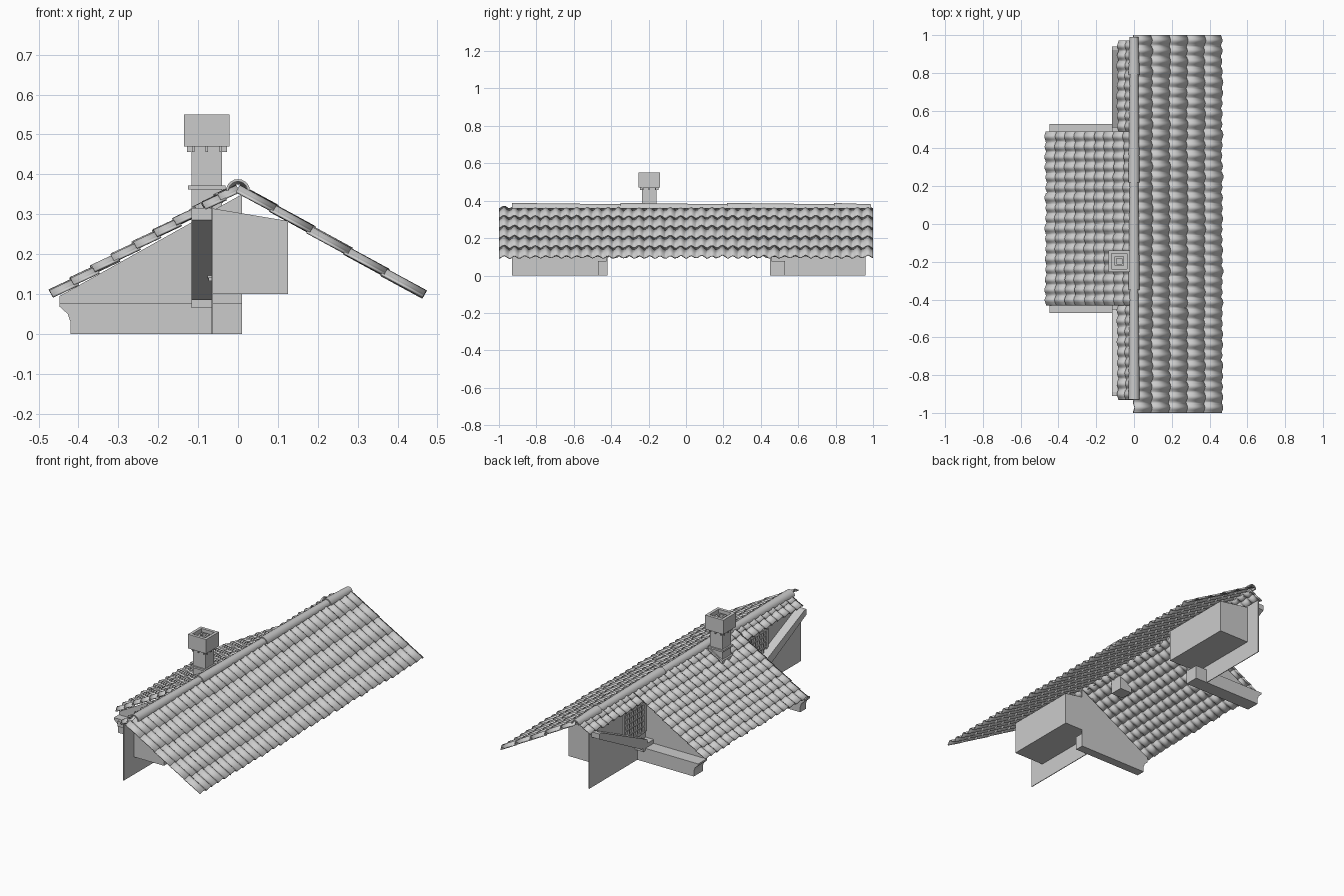
import bpy, bmesh, math, random
from mathutils import Vector

if "Cube" in bpy.data.objects:
    bpy.data.objects.remove(bpy.data.objects["Cube"])

random.seed(4)
ANG = math.radians(30)
RIDGE_Z = 0.365


def finish(name, bm, smooth=False):
    bmesh.ops.recalc_face_normals(bm, faces=bm.faces)
    me = bpy.data.meshes.new(name)
    bm.to_mesh(me)
    bm.free()
    ob = bpy.data.objects.new(name, me)
    bpy.context.collection.objects.link(ob)
    if smooth:
        bpy.context.view_layer.objects.active = ob
        ob.select_set(True)
        bpy.ops.object.shade_smooth_by_angle(angle=math.radians(40))
        ob.select_set(False)
    return ob


def prism(name, pts, a, b, axis='y'):
    """Extrude a closed profile from a to b (xz profile along y, yz along x)."""
    bm = bmesh.new()
    place = (lambda p, t: (p[0], t, p[1])) if axis == 'y' else (lambda p, t: (t, p[0], p[1]))
    lo = [bm.verts.new(place(p, a)) for p in pts]
    hi = [bm.verts.new(place(p, b)) for p in pts]
    bm.faces.new(lo)
    bm.faces.new(hi)
    for i in range(len(pts)):
        j = (i + 1) % len(pts)
        bm.faces.new((lo[i], lo[j], hi[j], hi[i]))
    return finish(name, bm)


def box(name, x0, x1, y0, y1, z0, z1):
    return prism(name, [(x0, z0), (x1, z0), (x1, z1), (x0, z1)], y0, y1)


def tiles(name, side, y0, y1, run, courses, step):
    """Corrugated roof slope built from overlapping, slightly uneven courses."""
    bm = bmesh.new()
    length = run / math.cos(ANG)
    cols = round((y1 - y0) / 0.0555)
    per = 8
    n = cols * per
    for c in range(courses):
        d0, d1 = c * length / courses, (c + 1) * length / courses
        jit = [(random.uniform(-0.004, 0.003), random.uniform(-0.0015, 0.0015)) for _ in range(cols)]
        rows = []
        for low in (0, 1):
            row = []
            for i in range(n + 1):
                jd, jh = jit[min(i // per, cols - 1)]
                d = d1 + jd if low else max(0, d0 - 0.01)
                wave = 0.0075 * math.cos(2 * math.pi * i / per + math.pi)
                h = wave + low * step + jh
                x = side * (d * math.cos(ANG) + h * math.sin(ANG))
                z = RIDGE_Z - d * math.sin(ANG) + h * math.cos(ANG)
                row.append(bm.verts.new((x, y0 + (y1 - y0) * i / n, z)))
            rows.append(row)
        for i in range(n):
            f = (rows[0][i], rows[0][i + 1], rows[1][i + 1], rows[1][i])
            bm.faces.new(f if side < 0 else f[::-1])
    ob = finish(name, bm, True)
    m = ob.modifiers.new('thickness', 'SOLIDIFY')
    m.thickness = 0.006
    m.offset = 0
    return ob


# Roof slopes
tiles('main_roof_tiles', 1, -1.0, 1.0, 0.464, 5, 0.003)
tiles('rear_roof_tiles', -1, -0.43, 0.49, 0.464, 9, 0.006)
tiles('short_roof_tiles_a', -1, -0.93, -0.43, 0.085, 2, 0.005)
tiles('short_roof_tiles_b', -1, 0.49, 0.97, 0.085, 2, 0.005)

# Ridge caps: overlapping tapered half tubes
joints = [-0.93, -0.35, 0.22, 0.79, 0.99]
for k in range(4):
    bm = bmesh.new()
    rings = []
    for y, r in ((joints[k], 0.030), (joints[k + 1] + (0.02 if k < 3 else 0), 0.023)):
        arc = [(math.pi * i / 10) for i in range(11)]
        ring = [bm.verts.new((r * math.cos(a), y, 0.358 + r * math.sin(a))) for a in arc]
        ring += [bm.verts.new(((r - .006) * math.cos(a), y, 0.358 + (r - .006) * math.sin(a)))
                 for a in reversed(arc)]
        rings.append(ring)
    m = len(rings[0])
    for i in range(m):
        j = (i + 1) % m
        bm.faces.new((rings[0][i], rings[0][j], rings[1][j], rings[1][i]))
    for ring in rings:
        for i in range(10):
            bm.faces.new((ring[i], ring[i + 1], ring[m - 2 - i], ring[m - 1 - i]))
    finish(f'ridge_cap_{k}', bm, True)

# Walls, side cheeks, beams and window recesses at both ends
beam = [(0.01, 0), (-0.42, 0), (-0.42, 0.03), (-0.427, 0.05), (-0.447, 0.068), (-0.447, 0.078), (0.01, 0.078)]
cheek = [(0.01, 0.07), (0.01, 0.35), (-0.447, 0.095), (-0.447, 0.07)]
recess = [(-0.066, 0.10), (0.125, 0.10), (0.125, 0.283), (-0.066, 0.315)]
for tag, s, inner, outer, wall_end, recess_end in (
        ('front', -1, 0.42, 0.47, 0.93, 0.84), ('back', 1, 0.45, 0.53, 0.96, 0.87)):
    box(f'{tag}_wall', -0.067, -0.063, *sorted((s * inner, s * wall_end)), 0, 0.32)
    prism(f'{tag}_cheek', cheek, s * inner, s * (inner + 0.006))
    prism(f'{tag}_beam', beam, s * inner, s * outer)
    prism(f'{tag}_window_recess', recess, s * inner, s * recess_end)

    # Diagonal brace and its foot block
    a, b = outer - 0.02, wall_end - 0.02
    prism(f'{tag}_brace', [(s * a, 0.085), (s * (a + 0.055), 0.085), (s * b, 0.285), (s * b, 0.315),
                           (s * (b - 0.02), 0.315), (s * a, 0.12)], -0.117, -0.067, 'x')
    box(f'{tag}_brace_foot', -0.117, -0.067, *sorted((s * inner, s * (a + 0.04))), 0.065, 0.10)

    # Lattice window
    w0, w1, z0, z1 = inner + 0.02, inner + 0.20, 0.14, 0.30
    for i in range(6):
        y = s * (w0 + (w1 - w0) * i / 5)
        t = 0.008 if i in (0, 5) else 0.004
        box(f'{tag}_lattice_upright_{i}', -0.076, -0.066, y - t, y + t, z0, z1)
        z = z0 + (z1 - z0) * i / 5
        box(f'{tag}_lattice_rail_{i}', -0.074, -0.066, *sorted((s * w0, s * w1)), z - t, z + t)

# Chimney
CX, CY = -0.078, -0.197


def tube(name, levels):
    """Square stepped shell through (half width, z) levels, capped at both ends."""
    bm = bmesh.new()
    rings = [[bm.verts.new((CX + r * u, CY + r * v, z)) for u, v in ((-1, -1), (1, -1), (1, 1), (-1, 1))]
             for r, z in levels]
    for p, q in zip(rings, rings[1:]):
        for i in range(4):
            j = (i + 1) % 4
            bm.faces.new((p[i], p[j], q[j], q[i]))
    bm.faces.new(rings[0])
    bm.faces.new(rings[-1])
    return finish(name, bm)


tube('chimney_shaft', [(0.038, 0.26), (0.038, 0.47)])
tube('chimney_collar', [(0.047, 0.362), (0.047, 0.372)])
tube('chimney_cap', [(0.057, 0.47), (0.057, 0.55), (0.040, 0.55), (0.040, 0.525),
                     (0.024, 0.525), (0.024, 0.54), (0.014, 0.54), (0.014, 0.49)])
# Small corbels under the cap, on all four sides
for side in range(4):
    dx, dy = ((1, 0), (0, 1), (-1, 0), (0, -1))[side]
    for k in (-1, 0, 1):
        x = CX + dx * 0.043 - dy * k * 0.034
        y = CY + dy * 0.043 + dx * k * 0.034
        hx, hy = (0.007, 0.003) if dx else (0.003, 0.007)
        box(f'chimney_corbel_{side}_{k + 1}', x - hx, x + hx, y - hy, y + hy, 0.456, 0.472)
# Sloped flashing where the chimney meets the roof
prism('chimney_flashing', [(-0.122, 0.295), (-0.034, 0.345), (-0.034, 0.362), (-0.122, 0.312)],
      CY - 0.045, CY + 0.045)
